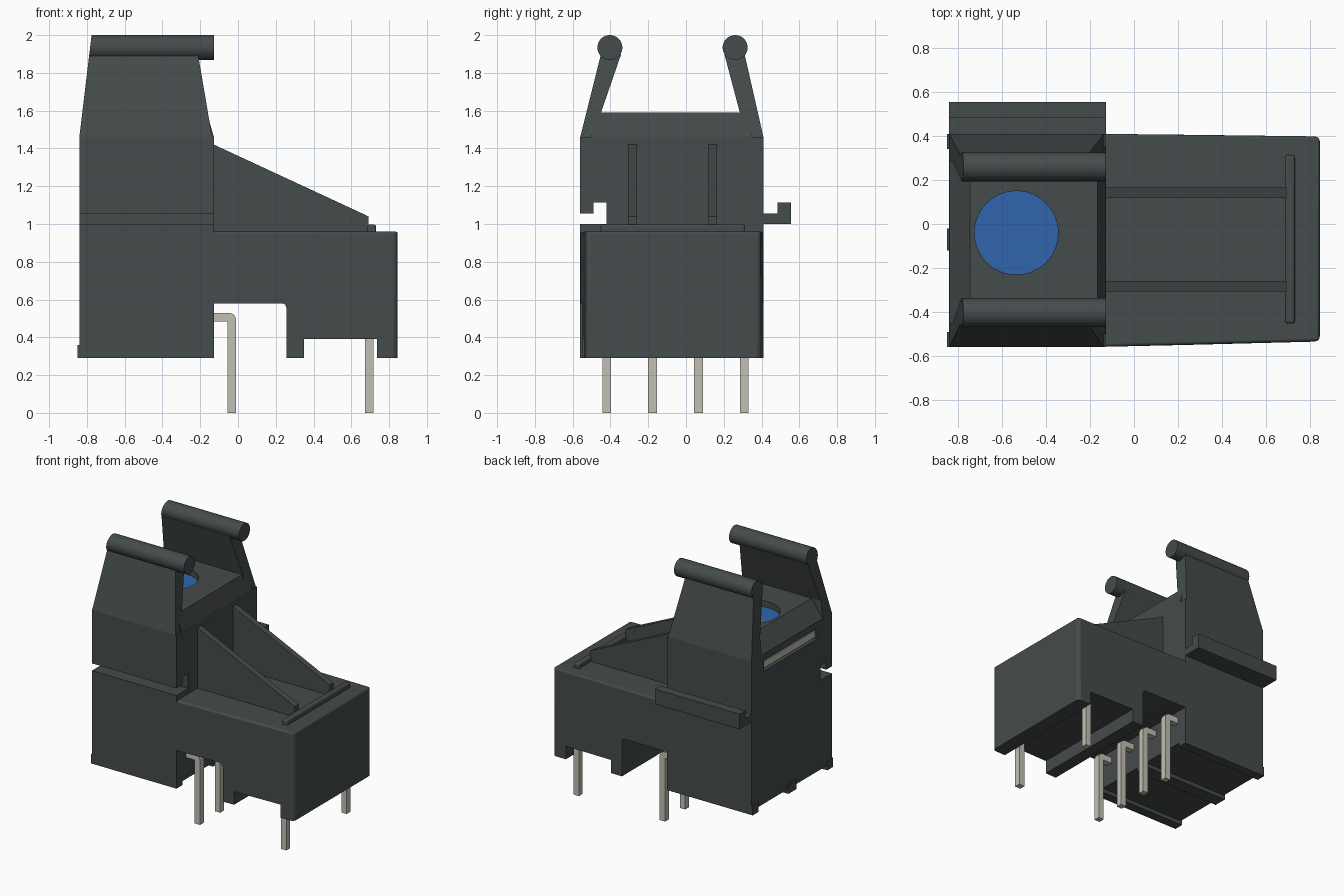
import bpy
import bmesh
import math
from mathutils import Matrix, Vector

cube = bpy.data.objects.get("Cube")
if cube:
    bpy.data.objects.remove(cube, do_unlink=True)


def material(name, rgb):
    m = bpy.data.materials.new(name)
    m.use_nodes = True
    m.diffuse_color = (*rgb, 1)
    m.node_tree.nodes["Principled BSDF"].inputs["Base Color"].default_value = (*rgb, 1)
    return m


DARK = material("dark_plastic", (0.06, 0.07, 0.07))
METAL = material("pale_metal", (0.53, 0.53, 0.46))
BLUE = material("blue_port", (0.03, 0.13, 0.42))


def finish(name, bm, mat):
    bmesh.ops.recalc_face_normals(bm, faces=bm.faces)
    mesh = bpy.data.meshes.new(name)
    bm.to_mesh(mesh)
    bm.free()
    mesh.materials.append(mat)
    ob = bpy.data.objects.new(name, mesh)
    bpy.context.collection.objects.link(ob)
    return ob


def prism(name, pts, axis, lo, hi, mat=DARK, shape=None):
    """Extrude a yz profile along x, or an xz profile along y."""
    bm = bmesh.new()
    def place(a, b, t):
        return Vector((t, a, b)) if axis == "x" else Vector((a, t, b))
    face = bm.faces.new([bm.verts.new(place(a, b, lo)) for a, b in pts])
    ext = bmesh.ops.extrude_face_region(bm, geom=[face])
    move = place(0, 0, hi - lo)
    bmesh.ops.translate(bm, vec=move, verts=[v for v in ext["geom"] if isinstance(v, bmesh.types.BMVert)])
    if shape:
        for v in bm.verts:
            shape(v.co)
    return finish(name, bm, mat)


def box(name, x, y, z, mat=DARK):
    return prism(name, [(x[0], z[0]), (x[1], z[0]), (x[1], z[1]), (x[0], z[1])], "y", *y, mat)


def cylinder(name, centre, r, depth, axis="z", mat=DARK, shape=None):
    bm = bmesh.new()
    rot = Matrix.Rotation(math.pi / 2, 4, "Y") if axis == "x" else Matrix()
    bmesh.ops.create_cone(bm, cap_ends=True, segments=48, radius1=r, radius2=r, depth=depth,
                          matrix=Matrix.Translation(centre) @ rot)
    if shape:
        for v in bm.verts:
            shape(v.co)
    return finish(name, bm, mat)


def activate(ob):
    bpy.ops.object.select_all(action="DESELECT")
    ob.select_set(True)
    bpy.context.view_layer.objects.active = ob


def smooth(ob):
    activate(ob)
    bpy.ops.object.shade_smooth_by_angle(angle=math.radians(35))


def cut(ob, cutter):
    mod = ob.modifiers.new("cut", "BOOLEAN")
    mod.object = cutter
    mod.solver = "EXACT"
    activate(ob)
    bpy.ops.object.modifier_apply(modifier=mod.name)
    bpy.data.objects.remove(cutter, do_unlink=True)


def bevel(ob, width):
    mod = ob.modifiers.new("bevel", "BEVEL")
    mod.width = width
    mod.segments = 3
    mod.limit_method = "ANGLE"
    smooth(ob)


LEFT, FRONT = -0.84, -0.127     # x extent of the tall housing
LO, HI = -0.56, 0.41            # y extent of the tall housing
SHOULDER, SHELF = 1.46, 1.59

# Tall housing, with a coupling rail on one side and its matching groove on the other
housing = prism("tall_housing", [
    (LO, 0.32), (HI, 0.32), (HI, 1.0), (0.555, 1.0), (0.555, 1.115), (0.485, 1.115),
    (0.485, 1.055), (HI, 1.055), (HI, SHOULDER), (LO, SHOULDER), (LO, 1.055),
    (-0.49, 1.055), (-0.49, 1.115), (-0.42, 1.115), (-0.42, 1.0), (LO, 1.0)], "x", LEFT, FRONT)
cut(housing, box("slot_cutter", (-0.95, -0.79), (-0.38, 0.26), (1.33, 1.41)))
box("slot_contact_bar", (-0.83, -0.78), (-0.37, 0.25), (1.345, 1.395), METAL)

# Feet under the tall housing
for y0, y1 in ((LO, LO + 0.07), (-0.12, -0.02), (HI - 0.07, HI)):
    box("base_runner", (-0.85, FRONT), (y0, y1), (0.29, 0.36))

# Sloped shelf with the round recessed port
shelf = prism("top_shelf", [(LEFT, SHOULDER - 0.002), (FRONT, SHOULDER - 0.002),
                            (-0.165, SHELF), (-0.745, SHELF)], "y", -0.5, 0.35)
cut(shelf, cylinder("port_cutter", (-0.535, -0.04, SHELF), 0.19, 0.1))
cylinder("round_port", (-0.535, -0.04, 1.54), 0.19, 0.008, mat=BLUE)


# Leaning latch arms, each narrowing upward to a round grip
def arm_left(z):
    return LEFT + (z - SHOULDER) * 0.12


def narrow(co):
    co.x = arm_left(co.z) if co.x < -0.5 else -0.137 - (co.z - SHOULDER) * 0.17


def slant_end(co):
    if co.x < -0.5:
        co.x = arm_left(co.z)


for side, outer, top_outer, top_inner, inner, grip_y in (
        ("right", LO, -0.45, -0.343, -0.45, -0.403),
        ("left", HI, 0.31, 0.203, 0.285, 0.26)):
    prism(side + "_latch_arm", [(outer, SHOULDER), (top_outer, 1.9), (top_inner, 1.9),
                                (inner, SHELF), (inner, SHOULDER)], "x", LEFT, FRONT, shape=narrow)
    mid = (LEFT + FRONT) / 2
    smooth(cylinder(side + "_latch_grip", (mid, grip_y, 1.934), 0.066, FRONT - LEFT,
                    "x", shape=slant_end))


# Low front housing, slightly narrower toward its end
def taper(co):
    t = max(0, (co.x - FRONT) / 0.97)
    co.y += (0.025 if co.y < 0 else -0.012) * t


low = prism("low_housing", [
    (-0.18, 0.58), (0.235, 0.58), (0.25, 0.573), (0.257, 0.555), (0.257, 0.29), (0.35, 0.29),
    (0.35, 0.39), (0.735, 0.39), (0.735, 0.29), (0.845, 0.29), (0.845, 0.96), (-0.18, 0.96)],
    "y", LO + 0.001, HI, shape=taper)
# Round only the outer end corners and the top rim
weights = low.data.attributes.new("bevel_weight_edge", "FLOAT", "EDGE")
for e in low.data.edges:
    a, b = (low.data.vertices[i].co for i in e.vertices)
    end = min(a.x, b.x) > 0.84 and abs(a.z - b.z) > 0.1
    rim = min(a.z, b.z) > 0.95 and max(a.x, b.x) > 0
    weights.data[e.index].value = 1.0 if end else 0.5 if rim else 0.0
mod = low.modifiers.new("bevel", "BEVEL")
mod.width = 0.025
mod.segments = 3
mod.limit_method = "WEIGHT"
smooth(low)

# Gusset fins and the cross ridge on the low housing
for y in (-0.283, 0.142):
    prism("gusset_fin", [(-0.15, 0.94), (0.692, 0.94), (0.692, 1.04), (FRONT, 1.42), (-0.15, 1.42)],
          "y", y - 0.023, y + 0.023)
bevel(box("cross_ridge", (0.686, 0.731), (-0.452, 0.313), (0.93, 0.997)), 0.012)

# Bent contact pins and straight mounting pins
PIN = 0.023
for y in (-0.42, -0.177, 0.066, 0.308):
    prism("bent_pin", [(-0.15, 0.483), (-0.055, 0.483), (-0.055, 0), (-0.01, 0), (-0.01, 0.495),
                       (-0.019, 0.518), (-0.042, 0.53), (-0.15, 0.53)], "y", y - PIN, y + PIN, METAL)
for y in (-0.42, 0.308):
    box("mounting_pin", (0.672, 0.718), (y - PIN, y + PIN), (0, 0.42), METAL)
